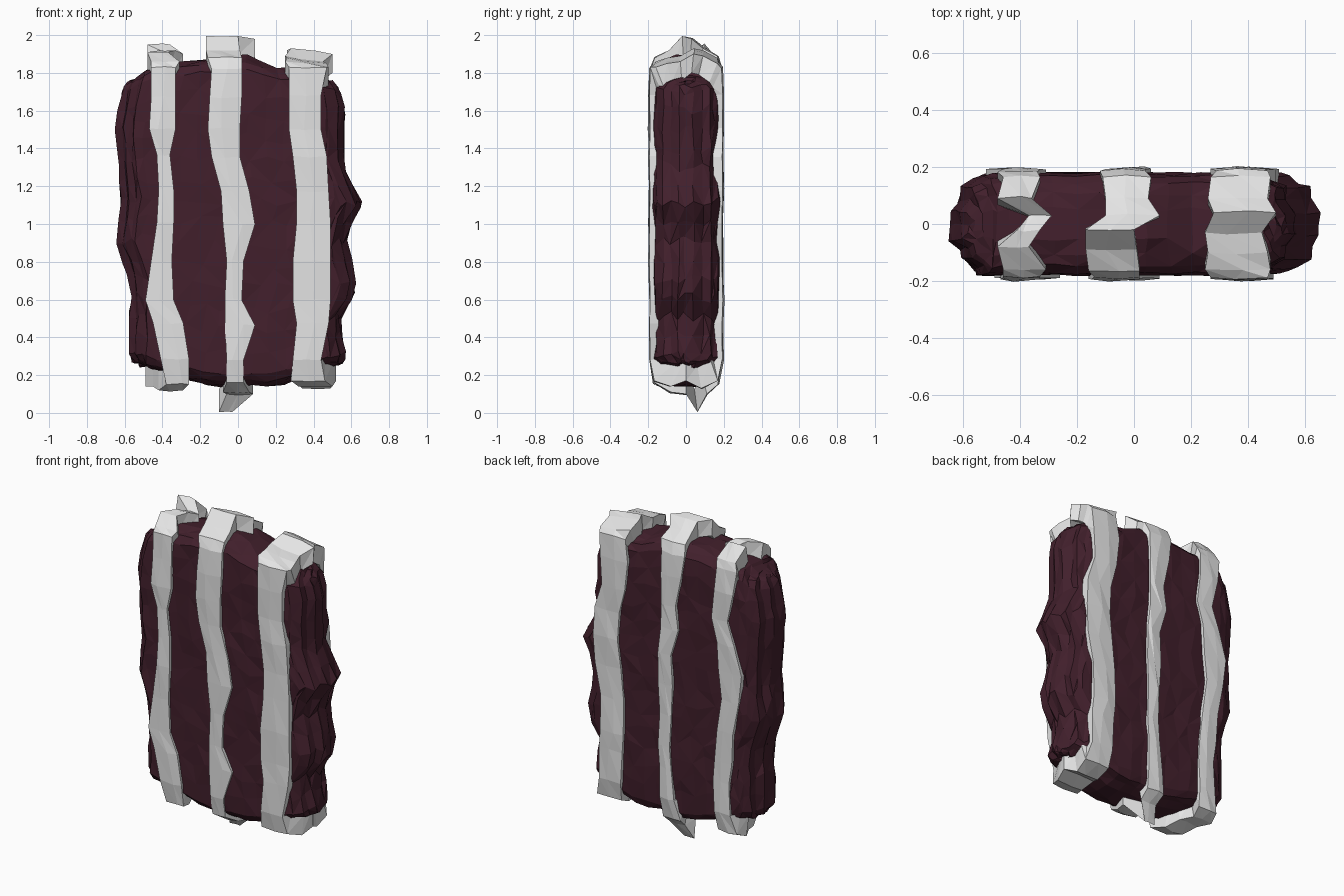
import bpy, bmesh, math, random

if "Cube" in bpy.data.objects:
    bpy.data.objects.remove(bpy.data.objects["Cube"])
random.seed(4)


def material(name, col):
    m = bpy.data.materials.new(name)
    m.diffuse_color = (*col, 1)
    m.use_nodes = True
    m.node_tree.nodes["Principled BSDF"].inputs["Base Color"].default_value = m.diffuse_color
    return m


MAROON = material("dark maroon", (0.054, 0.014, 0.025))
WHITE = material("off white", (0.78, 0.78, 0.78))


def build(name, verts, faces, mat):
    bm = bmesh.new()
    vs = [bm.verts.new(v) for v in verts]
    for f in faces:
        f = list(dict.fromkeys(f))
        bm.faces.new([vs[i] for i in f])
    bmesh.ops.recalc_face_normals(bm, faces=bm.faces)
    me = bpy.data.meshes.new(name)
    bm.to_mesh(me)
    bm.free()
    me.materials.append(mat)
    ob = bpy.data.objects.new(name, me)
    bpy.context.collection.objects.link(ob)
    return ob


def curve(pts, t):
    """Piecewise linear lookup."""
    if t <= pts[0][0]:
        return pts[0][1]
    for (a, b), (c, d) in zip(pts, pts[1:]):
        if t <= c:
            return b + (d - b) * (t - a) / (c - a)
    return pts[-1][1]


def jit(a):
    return random.uniform(-a, a)


# Padded body: stadium rings lofted between irregular outlines
LEFT = [(.25, -.57), (.7, -.565), (.93, -.65), (1.1, -.61), (1.5, -.64), (1.65, -.625), (1.78, -.585)]
RIGHT = [(.2, .55), (.28, .57), (.5, .53), (.65, .63), (.95, .57), (1.12, .66), (1.3, .56), (1.62, .56), (1.8, .51)]
TOP = [(-1, 1.76), (-.8, 1.83), (-.5, 1.86), (0, 1.89), (.2, 1.89), (.45, 1.83), (.8, 1.82), (1, 1.75)]
BOTTOM = [(-1, .26), (-.7, .21), (-.2, .14), (.4, .14), (.6, .18), (1, .26)]

half = [(.77 + .23 * math.cos(math.radians(15 * k)), math.sin(math.radians(15 * k))) for k in range(6)]
half += [(.77, 1)]
half += [(.77 - 1.54 * k / 10, 1) for k in range(1, 10)]
half += [(-u, v) for u, v in reversed(half[:7])]
ring = half + [(u, -v) for u, v in reversed(half[1:-1])]
n = len(ring)
# vertical ridges, alternating in and out at the two ends
col = [((.01 if k % 2 else -.01) + jit(.008), jit(.05)) for k in range(n)]
levels = [(0, .3, .95), (.008, .6, .97), (.018, .83, .99), (.04, .97, 1)]
levels += [(.04 + .92 * i / 14, 1, 1) for i in range(1, 14)]
levels += [(.96, .97, 1), (.982, .83, .99), (.992, .6, .97), (1, .3, .95)]
verts, faces = [], []
for t, sy, sx in levels:
    for k, (u, v) in enumerate(ring):
        zb, zt = curve(BOTTOM, u), curve(TOP, u)
        z = zb + t * (zt - zb)
        z += jit(.03) if .05 < t < .95 else jit(.01)
        l, r = curve(LEFT, z), curve(RIGHT, z)
        end = abs(u) > .78
        w = u * sx + jit(.015)
        if end and abs(u) < .999:
            w += col[k][0] * (1 if u > 0 else -1)
        x = (l + r) / 2 + w * (r - l) / 2
        y = .177 * v * sy + (col[k][1] * .2 if end else 0) + jit(.007)
        verts.append((max(x, -.655), y, z))
for j in range(len(levels) - 1):
    for k in range(n):
        a, b = j * n + k, j * n + (k + 1) % n
        if (j + k) % 2:
            faces += [(a, b, b + n), (a, b + n, a + n)]
        else:
            faces += [(a, b, a + n), (b, b + n, a + n)]
for base in (0, (len(levels) - 1) * n):               # close both ends
    for k in range(n // 2):
        faces.append([base + i % n for i in (k, k + 1, n - k - 1, n - k)])
build("padded_body", verts, faces, MAROON)

# Straps: closed bands running down the front, under, up the back and over
FRONT_Z = [1.83, 1.68, 1.5, 1.36, 1.18, 1.0, .8, .6, .47, .28]


def side(sign, edges):
    return [(sign * ((.186 if i == 0 else .192) + jit(.003)), z + jit(.01), *e)
            for i, (z, e) in enumerate(zip(FRONT_Z, edges))]


def strap(name, front, back, top, bottom, tilt=0):
    """front/back rows: (left x, right x); top/bottom rows: (y, z, left, right)."""
    path = side(-1, front) + bottom + side(1, back)[::-1] + top
    m, vs, fs = len(path), [], []
    for y, z, l, r in path:
        iz = z - .1 if z > 1.75 else z + .12 if z < .25 else z
        iy = y * .75
        mid = (l + r) / 2 + jit(.025)
        s = .005 + jit(.004)
        dz = tilt if z > 1.85 else 0
        vs += [(l, y, z), (mid, y + math.copysign(s, y), z - dz / 2 + jit(.008)),
               (r, y, z - dz), (r, iy, iz - dz), (l, iy, iz)]
    for i in range(m):
        a, b = i * 5, (i + 1) % m * 5
        for k in range(5):
            q = (k + 1) % 5
            fs += [(a + k, a + q, b + q), (a + k, b + q, b + k)]
    build(name, vs, fs, WHITE)


strap("left_strap",
      [(-.46, -.33), (-.46, -.33), (-.47, -.33), (-.43, -.36), (-.42, -.34),
       (-.43, -.34), (-.46, -.35), (-.49, -.34), (-.45, -.29), (-.41, -.26)],
      [(-.48, -.34), (-.46, -.33), (-.42, -.31), (-.47, -.35), (-.52, -.36),
       (-.50, -.38), (-.46, -.35), (-.45, -.33), (-.43, -.32), (-.44, -.33)],
      [(.165, 1.87, -.46, -.33), (.09, 1.95, -.48, -.36), (.03, 1.9, -.37, -.29),
       (-.02, 1.92, -.41, -.33), (-.08, 1.91, -.48, -.37), (-.16, 1.86, -.46, -.31)],
      [(-.168, .15, -.38, -.26), (-.07, .12, -.42, -.29), (.02, .14, -.45, -.32),
       (.1, .14, -.49, -.36), (.168, .17, -.47, -.34)])

strap("middle_strap",
      [(-.14, .02), (-.15, .02), (-.16, .01), (-.14, .01), (-.09, .06),
       (-.08, .09), (-.06, .03), (-.07, .02), (-.07, .09), (-.06, .03)],
      [(-.12, .04), (-.1, .04), (-.06, .04), (-.08, .04), (-.03, .06),
       (-.04, .06), (-.03, .05), (-.02, .06), (-.03, .05), (-.05, .05)],
      [(.165, 1.89, -.11, .06), (.09, 1.93, -.1, .05), (.03, 1.98, -.1, .09),
       (-.02, 1.995, -.17, .0), (-.09, 1.92, -.17, .01), (-.165, 1.88, -.16, .02)],
      [(-.168, .16, -.06, .03), (-.08, .11, -.08, .06), (.0, .1, -.06, .08),
       (.06, .005, -.1, -.03), (.11, .1, -.07, .04), (.168, .15, -.08, .04)])

strap("right_strap",
      [(.27, .47), (.27, .44), (.27, .44), (.29, .47), (.31, .48),
       (.31, .49), (.29, .49), (.29, .49), (.31, .48), (.29, .44)],
      [(.29, .47), (.27, .46), (.29, .45), (.33, .5), (.34, .51),
       (.32, .5), (.3, .46), (.3, .46), (.31, .47), (.32, .47)],
      [(.165, 1.88, .27, .48), (.09, 1.92, .26, .47), (.04, 1.93, .28, .5),
       (-.03, 1.89, .25, .45), (-.1, 1.88, .26, .47), (-.16, 1.86, .25, .48)],
      [(-.168, .17, .28, .46), (-.08, .14, .32, .5), (.0, .17, .3, .52),
       (.08, .13, .34, .49), (.168, .17, .33, .5)], tilt=.03)
